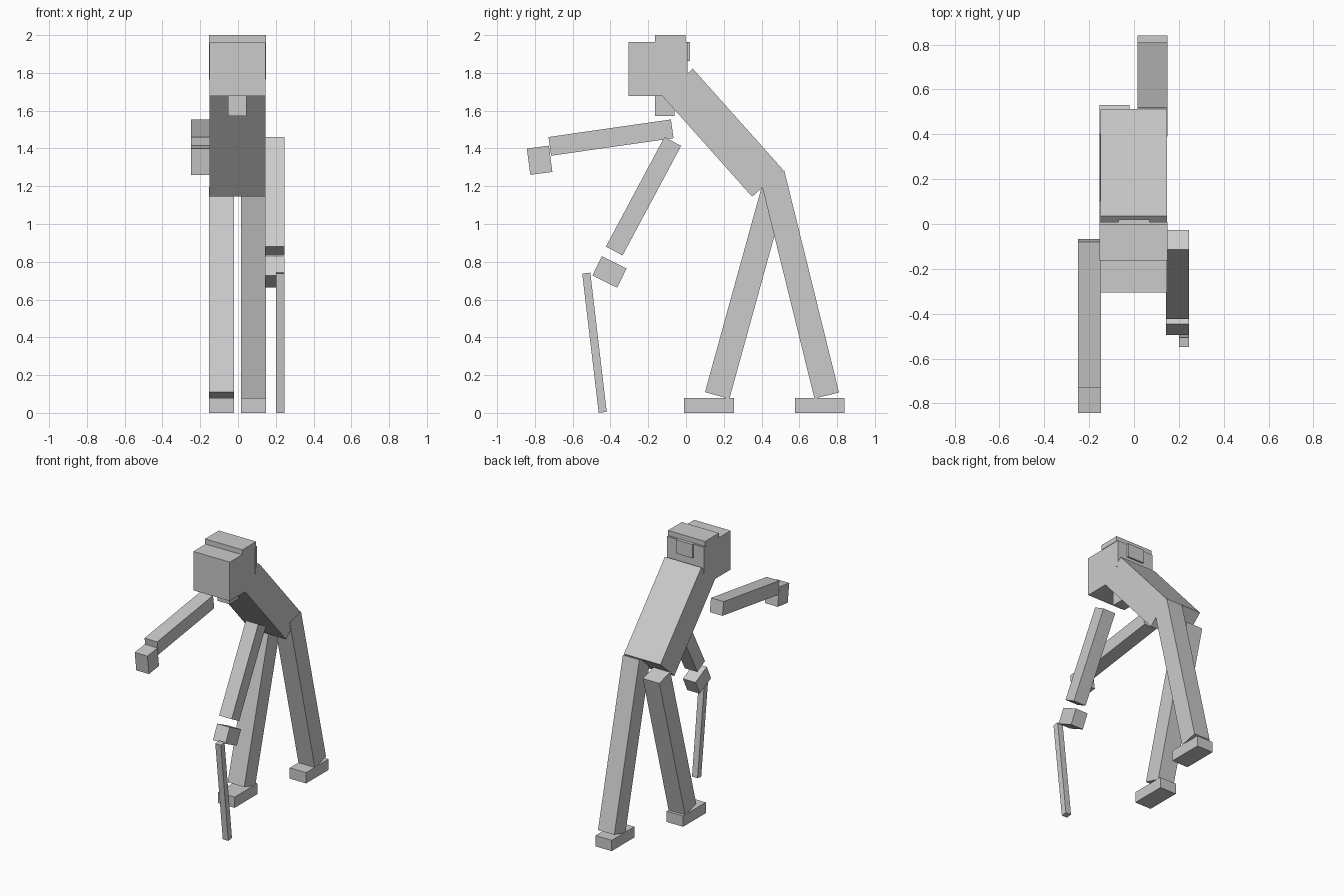
import bpy, math
from mathutils import Matrix, Vector

cube = bpy.data.objects.get("Cube")
if cube:
    bpy.data.objects.remove(cube, do_unlink=True)

grey = bpy.data.materials.new("plain grey")
grey.use_nodes = True
grey.diffuse_color = (0.6, 0.6, 0.6, 1)
grey.node_tree.nodes["Principled BSDF"].inputs["Base Color"].default_value = (0.6, 0.6, 0.6, 1)


def beam(name, xs, top, bottom, thick):
    """Box running between two (y, z) end centres, spanning xs in x."""
    a, b = Vector((0, *top)), Vector((0, *bottom))
    axis = a - b
    mid = (a + b) / 2
    bpy.ops.mesh.primitive_cube_add(size=1)
    ob = bpy.context.object
    ob.name = ob.data.name = name
    tilt = Matrix.Rotation(math.atan2(-axis.y, axis.z), 4, 'X')
    scale = Matrix.Diagonal((xs[1] - xs[0], thick, axis.length, 1))
    ob.data.transform(tilt @ scale)
    ob.location = ((xs[0] + xs[1]) / 2, mid.y, mid.z)
    ob.data.materials.append(grey)
    return ob


def box(name, xs, ys, zs):
    """Upright box from its x, y and z ranges."""
    y = (ys[0] + ys[1]) / 2
    return beam(name, xs, (y, zs[1]), (y, zs[0]), ys[1] - ys[0])


body = (-0.15, 0.146)
right_leg, left_leg = (-0.154, -0.02), (0.016, 0.149)
right_arm, left_arm = (-0.25, -0.147), (0.143, 0.245)

# Head, hair and beard
box("head", body, (-0.305, 0.003), (1.677, 1.963))
box("hair_top", (-0.154, 0.149), (-0.163, -0.003), (1.963, 2.0))
box("hair_back", (-0.154, 0.149), (-0.012, 0.009), (1.765, 1.961))
box("hair_bun", (-0.068, 0.068), (-0.01, 0.021), (1.862, 1.963))
box("beard", (-0.053, 0.046), (-0.163, -0.06), (1.572, 1.69))

# Stooped torso
beam("torso", body, (-0.045, 1.75), (0.431, 1.217), 0.217)

# Striding legs and feet
beam("right_leg", right_leg, (0.465, 1.178), (0.165, 0.092), 0.134)
beam("left_leg", left_leg, (0.455, 1.268), (0.745, 0.092), 0.134)
box("right_foot", right_leg, (-0.01, 0.253), (0, 0.079))
box("left_foot", left_leg, (0.578, 0.84), (0, 0.079))

# Outstretched right arm
beam("right_arm", right_arm, (-0.073, 1.504), (-0.721, 1.411), 0.1)
beam("right_hand", right_arm, (-0.784, 1.407), (-0.766, 1.268), 0.118)

# Lowered left arm with a cane
beam("left_arm", left_arm, (-0.07, 1.437), (-0.38, 0.857), 0.1)
beam("left_hand", left_arm, (-0.38, 0.797), (-0.43, 0.695), 0.146)
beam("cane", (0.2, 0.245), (-0.528, 0.74), (-0.441, 0.003), 0.043)
